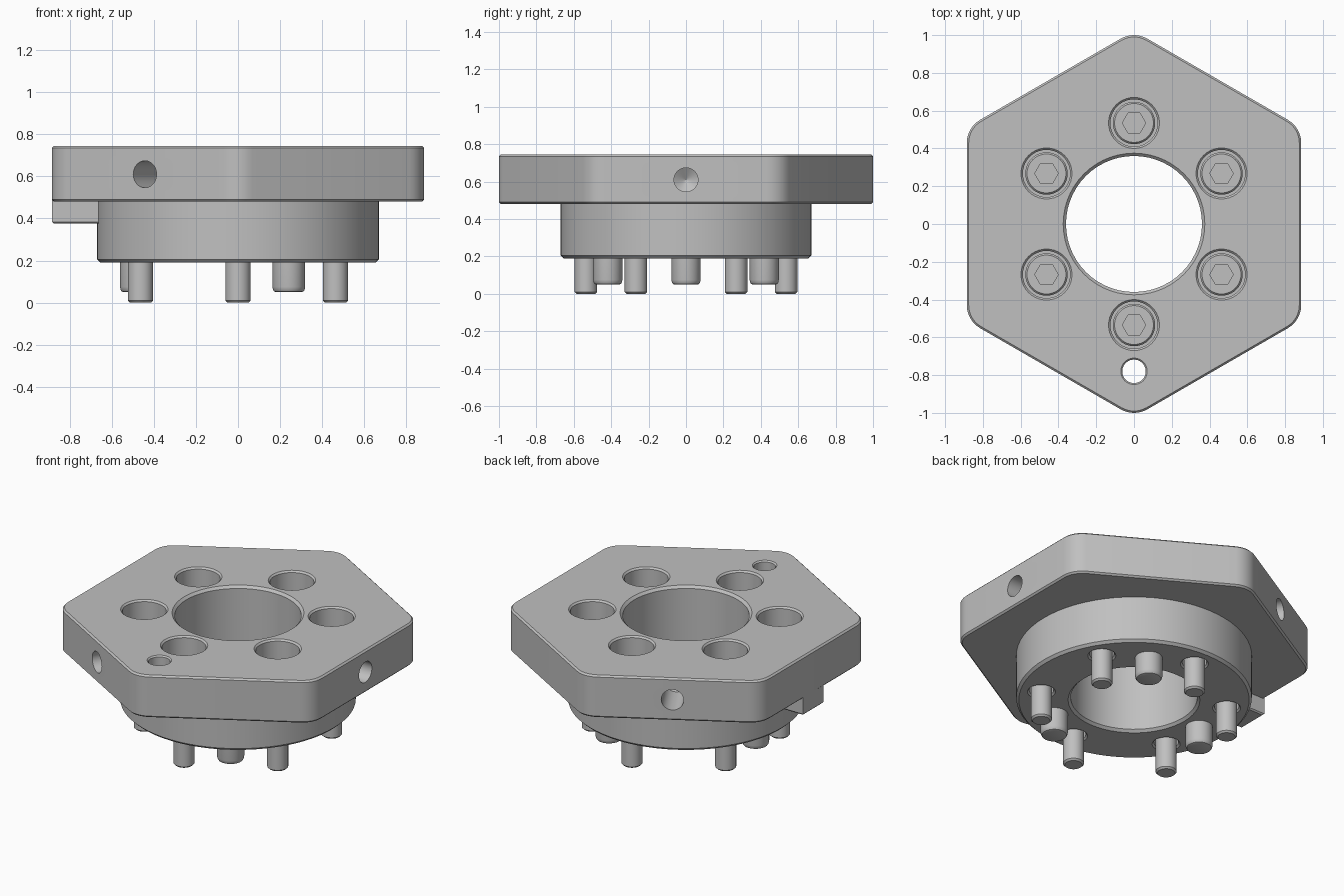
import bpy
import bmesh
from math import cos, sin, radians, pi
from mathutils import Matrix

old = bpy.data.objects.get("Cube")
if old:
    bpy.data.objects.remove(old, do_unlink=True)

GREY = (0.527, 0.527, 0.527, 1)
steel = bpy.data.materials.new("grey_steel")
steel.use_nodes = True
steel.diffuse_color = GREY
steel.node_tree.nodes["Principled BSDF"].inputs["Base Color"].default_value = GREY

TOP, STEP, BASE = 0.745, 0.48, 0.19   # plate top, plate underside, boss underside
APOTHEM, CORNER = 0.885, 0.14
SCREW_R, PIN_R = 0.535, 0.483


def loft(name, rings):
    """Skin a stack of equal-length point rings and cap both ends."""
    bm = bmesh.new()
    loops = [[bm.verts.new(p) for p in ring] for ring in rings]
    n = len(loops[0])
    for low, high in zip(loops, loops[1:]):
        for i in range(n):
            j = (i + 1) % n
            bm.faces.new((low[i], low[j], high[j], high[i]))
    bm.faces.new(loops[0][::-1])
    bm.faces.new(loops[-1])
    bmesh.ops.recalc_face_normals(bm, faces=bm.faces)
    mesh = bpy.data.meshes.new(name)
    bm.to_mesh(mesh)
    bm.free()
    mesh.materials.append(steel)
    obj = bpy.data.objects.new(name, mesh)
    bpy.context.collection.objects.link(obj)
    return obj


def turned(name, profile, sides=40):
    """Solid of revolution from (radius, height) pairs."""
    return loft(name, [[(r * cos(2 * pi * i / sides), r * sin(2 * pi * i / sides), z)
                        for i in range(sides)] for r, z in profile])


def hex_ring(z, inset=0.0, steps=6):
    """Rounded hexagon with points on the y axis."""
    ring = []
    reach = (APOTHEM - CORNER) / cos(pi / 6)
    for k in range(6):
        mid = radians(30 + 60 * k)
        for s in range(steps + 1):
            a = mid + radians(60) * (s / steps - 0.5)
            r = CORNER - inset
            ring.append((reach * cos(mid) + r * cos(a), reach * sin(mid) + r * sin(a), z))
    return ring


def combine(target, tool, operation):
    """Apply a boolean and discard the tool."""
    tool.hide_render = True
    mod = target.modifiers.new(operation, 'BOOLEAN')
    mod.operation, mod.solver, mod.object = operation, 'EXACT', tool
    bpy.context.view_layer.objects.active = target
    bpy.ops.object.modifier_apply(modifier=mod.name)
    bpy.data.objects.remove(tool, do_unlink=True)


def smooth(obj):
    bpy.ops.object.select_all(action='DESELECT')
    obj.select_set(True)
    bpy.context.view_layer.objects.active = obj
    bpy.ops.object.shade_smooth_by_angle(angle=radians(25))


def polar(radius, degrees):
    a = radians(degrees)
    return Matrix.Translation((radius * cos(a), radius * sin(a), 0))


# Hexagonal plate with chamfered rims, joined to the round boss below
c = 0.01
body = loft("flange_body", [hex_ring(STEP, c), hex_ring(STEP + c),
                            hex_ring(TOP - c), hex_ring(TOP, c)])
boss = turned("boss", [(0.655, BASE), (0.67, BASE + 0.015), (0.67, 0.6)], 72)
combine(body, boss, 'UNION')

# Central bore, chamfered at both ends
combine(body, turned("bore_cutter", [
    (0.39, BASE - 0.015), (0.36, BASE + 0.015),
    (0.36, TOP - 0.015), (0.39, TOP + 0.015)], 56), 'DIFFERENCE')

# Stepped screw holes
SEAT = 0.36
for k in range(6):
    cutter = turned("screw_hole_cutter", [
        (0.095, BASE - 0.015), (0.07, BASE + 0.01), (0.07, SEAT), (0.125, SEAT),
        (0.125, TOP - 0.01), (0.145, TOP + 0.01)])
    cutter.data.transform(polar(SCREW_R, 30 + 60 * k))
    combine(body, cutter, 'DIFFERENCE')

# Small through hole near the front corner
cutter = turned("corner_hole_cutter", [
    (0.075, STEP - 0.01), (0.062, STEP + 0.006),
    (0.062, TOP - 0.008), (0.078, TOP + 0.008)])
cutter.data.transform(Matrix.Translation((0, -0.78, 0)))
combine(body, cutter, 'DIFFERENCE')

# Blind drilled holes with conical bottoms in three side faces
for angle in (0, 120, 240):
    cutter = turned("side_hole_cutter", [(0.001, 0.6), (0.064, 0.64), (0.064, 0.95)])
    cutter.data.transform(Matrix.Rotation(radians(angle), 4, 'Z')
                          @ Matrix.Translation((0, 0, 0.61))
                          @ Matrix.Rotation(pi / 2, 4, 'Y'))
    combine(body, cutter, 'DIFFERENCE')
smooth(body)

# Socket head screws
screw = turned("screw_1", [
    (0.05, 0), (0.06, 0.01), (0.06, SEAT), (0.112, SEAT),
    (0.112, 0.47), (0.103, 0.48)])
socket = turned("socket_cutter", [(0.062, 0.42), (0.062, 0.5)], 6)
combine(screw, socket, 'DIFFERENCE')
smooth(screw)
for k in range(6):
    copy = screw if k == 0 else bpy.data.objects.new(f"screw_{k + 1}", screw.data)
    if k:
        bpy.context.collection.objects.link(copy)
    copy.matrix_world = polar(SCREW_R, 30 + 60 * k)

# Dowel pins with rounded tips
for k, angle in enumerate((60, 180, 300)):
    pin = turned(f"dowel_pin_{k + 1}", [
        (0.062, 0.05), (0.07, 0.053), (0.075, 0.061), (0.078, 0.075), (0.078, 0.34)])
    pin.matrix_world = polar(PIN_R, angle)
    smooth(pin)

# Locating key under the plate
x0, x1, w = -0.884, -0.62, 0.1


def key_ring(z, inset=0.0):
    return [(x0 + inset, -w + inset, z), (x1, -w + inset, z),
            (x1, w - inset, z), (x0 + inset, w - inset, z)]


loft("locating_key", [key_ring(0.375, 0.008), key_ring(0.383), key_ring(0.5)])
